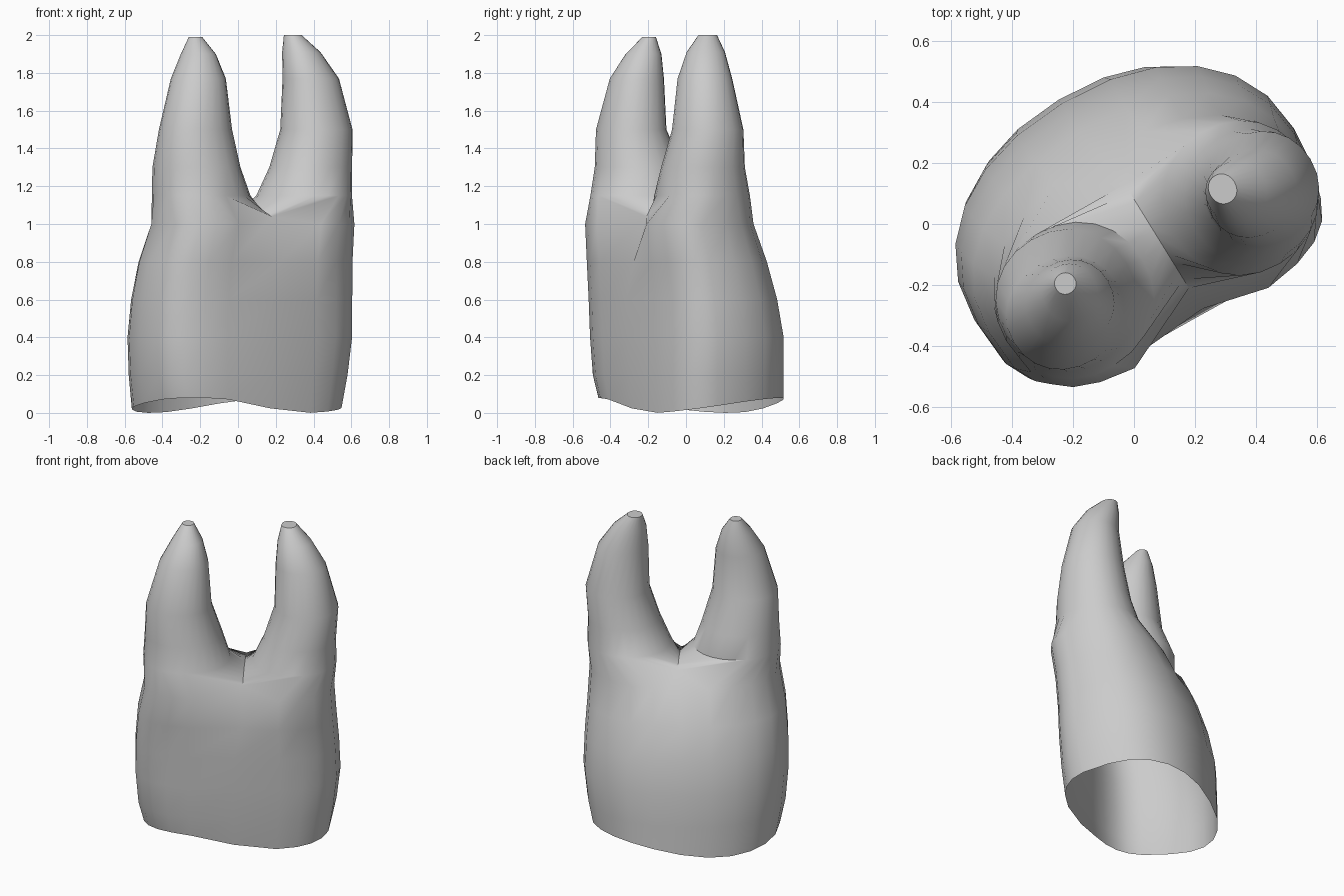
import bpy, bmesh
from math import sin, cos, atan2, pi, radians
from mathutils import Vector

SIDES = 24
QUARTER, HALF = SIDES // 4, SIDES // 2
TILT = radians(31)
LONG_AXIS = Vector((cos(TILT), sin(TILT), 0))
SHORT_AXIS = Vector((-sin(TILT), cos(TILT), 0))


def power(value, exponent):
    size = abs(value) ** (2 / exponent)
    return size if value >= 0 else -size


def oval(x, y, z, length, front, back, front_power=2.1, back_power=2.1):
    """Tilted oval outline whose front and back halves may differ."""
    points = []
    for i in range(SIDES):
        c, s = cos(2 * pi * i / SIDES), sin(2 * pi * i / SIDES)
        depth, exponent = (back, back_power) if s >= 0 else (front, front_power)
        along = LONG_AXIS * length * power(c, exponent)
        across = SHORT_AXIS * depth * power(s, exponent)
        points.append(Vector((x, y, z)) + along + across)
    return points


def add_ring(bm, points):
    return [bm.verts.new(p) for p in points]


def bridge(bm, lower, upper):
    for i in range(SIDES):
        j = (i + 1) % SIDES
        bm.faces.new((lower[i], lower[j], upper[j], upper[i]))


def make_material(name, color):
    material = bpy.data.materials.new(name)
    material.use_nodes = True
    material.diffuse_color = color
    shader = material.node_tree.nodes["Principled BSDF"]
    shader.inputs["Base Color"].default_value = color
    return material


cube = bpy.data.objects.get("Cube")
if cube:
    bpy.data.objects.remove(cube, do_unlink=True)

bm = bmesh.new()

# Crown: x, y, z, half length, front depth, back depth
crown = [
    (-.02, .03, 0, .56, .37, .44),
    (-.01, .01, .2, .59, .365, .455),
    (0, 0, .4, .61, .36, .46),
    (.01, -.02, .6, .605, .345, .44),
    (.03, -.05, .8, .59, .325, .41),
    (.065, -.08, 1, .565, .31, .36),
]
FRONT_SEAM, BACK_SEAM = 3 * QUARTER, QUARTER
rings = []
for level, row in enumerate(crown):
    points = oval(*row, front_power=3.4, back_power=2.2)
    if level == 0:
        # Wavy open rim
        for p in points:
            p.z = .04 - .04 * cos(2 * (atan2(p.y, p.x) + radians(26)))
    if level == 4:
        # Furrow starts below the fork
        points[FRONT_SEAM] += SHORT_AXIS * .03 + LONG_AXIS * .05
    if level == 5:
        # Ends of the saddle between the roots
        points[FRONT_SEAM] = Vector((.18, -.21, 1.04))
        points[BACK_SEAM] = Vector((-.03, .13, 1.07))
    rings.append(add_ring(bm, points))
for lower, upper in zip(rings, rings[1:]):
    bridge(bm, lower, upper)

# Saddle, running from the back seam to the front seam
top = rings[-1]
start, end = top[BACK_SEAM].co, top[FRONT_SEAM].co
saddle = [bm.verts.new(start.lerp(end, k / HALF) + Vector((0, 0, .03 * sin(pi * k / HALF))))
          for k in range(1, HALF)]

# Roots: x, y, z, half length, half depth
left_root = [
    (.35, .085, 1.15, .25, .25), (.385, .09, 1.3, .215, .22),
    (.415, .115, 1.5, .19, .185), (.385, .1, 1.77, .15, .14),
    (.335, .105, 1.91, .1, .1), (.29, .115, 2, .045, .05),
]
right_root = [
    (-.195, -.25, 1.15, .26, .25), (-.22, -.25, 1.3, .23, .23),
    (-.225, -.29, 1.5, .195, .18), (-.21, -.26, 1.77, .145, .14),
    (-.21, -.225, 1.9, .09, .095), (-.225, -.195, 1.99, .035, .035),
]
left_base = top[:BACK_SEAM + 1] + saddle + top[FRONT_SEAM:]
right_base = (saddle[::-1][HALF - QUARTER:] + [top[BACK_SEAM]]
              + top[BACK_SEAM + 1:FRONT_SEAM + 1] + saddle[::-1][:QUARTER - 1])
# Turn the right base so each seam vertex sits at its own index
shift = (right_base.index(top[BACK_SEAM]) - BACK_SEAM) % SIDES
right_base = right_base[shift:] + right_base[:shift]
right_base = top[BACK_SEAM:FRONT_SEAM + 1] + saddle[::-1]
right_base = right_base[-QUARTER:] + right_base[:-QUARTER]

for base, stations in ((left_base, left_root), (right_base, right_root)):
    lower = base
    for x, y, z, length, depth in stations:
        upper = add_ring(bm, oval(x, y, z, length, depth, depth))
        bridge(bm, lower, upper)
        lower = upper
    bm.faces.new(lower)

mesh = bpy.data.meshes.new("molar")
bm.to_mesh(mesh)
bm.free()
mesh.materials.append(make_material("plain grey", (.6, .6, .6, 1)))
tooth = bpy.data.objects.new("two_rooted_molar", mesh)
bpy.context.collection.objects.link(tooth)

bpy.context.view_layer.objects.active = tooth
tooth.select_set(True)
bpy.ops.object.shade_smooth_by_angle(angle=radians(35))
